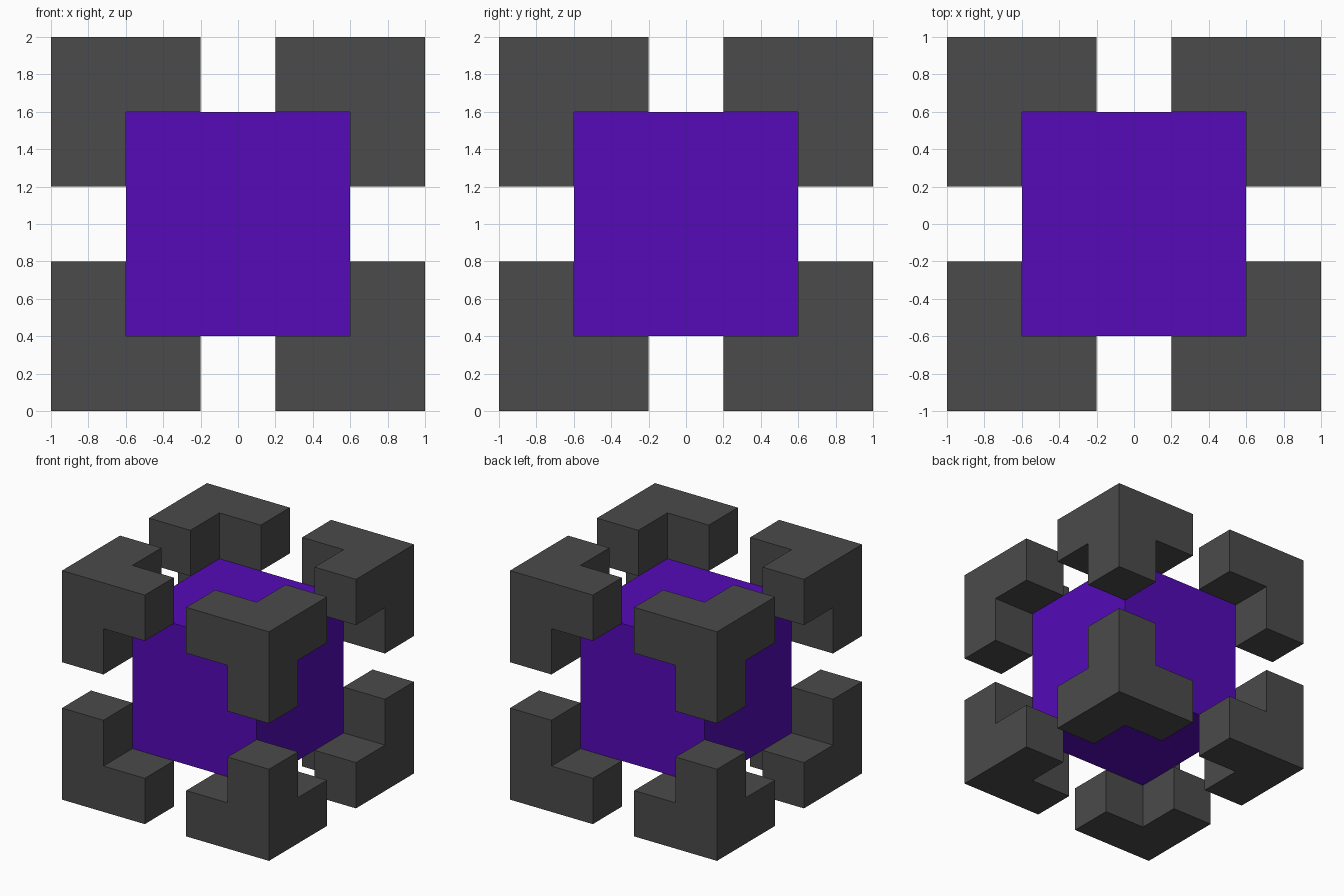
import bpy, bmesh, math
from mathutils import Vector

if "Cube" in bpy.data.objects:
    bpy.data.objects.remove(bpy.data.objects["Cube"])


def material(name, rgb):
    m = bpy.data.materials.new(name)
    m.diffuse_color = (*rgb, 1.0)
    m.use_nodes = True
    m.node_tree.nodes["Principled BSDF"].inputs["Base Color"].default_value = m.diffuse_color
    return m


purple = material("purple", (0.089, 0.0033, 0.474))
grey = material("dark grey", (0.069, 0.069, 0.069))

CENTRE = (0, 0, 1)

# Core cube
bpy.ops.mesh.primitive_cube_add(size=1.2, location=CENTRE)
core = bpy.context.object
core.name = "core_cube"
core.data.materials.append(purple)

# Corner bracket: a corner cell plus one arm cell along each axis
S = 0.4
cells = {(1, 1, 1), (0, 1, 1), (1, 0, 1), (1, 1, 0)}
axes = [Vector((1, 0, 0)), Vector((0, 1, 0)), Vector((0, 0, 1))]
bm = bmesh.new()
for c in cells:
    mid = Vector(c) * S + Vector((0.4, 0.4, 0.4))
    for i in range(3):
        for sign in (-1, 1):
            n = axes[i] * sign
            if tuple(int(round(v)) for v in Vector(c) + n) in cells:
                continue  # skip faces shared by two cells
            u, v = axes[(i + 1) % 3], axes[(i + 2) % 3] * sign
            corners = [mid + (n + u * a + v * b) * (S / 2)
                       for a, b in ((-1, -1), (1, -1), (1, 1), (-1, 1))]
            bm.faces.new([bm.verts.new(p) for p in corners])
bmesh.ops.remove_doubles(bm, verts=bm.verts, dist=1e-4)
bmesh.ops.dissolve_limit(bm, angle_limit=math.radians(1),
                         verts=bm.verts, edges=bm.edges)
bmesh.ops.recalc_face_normals(bm, faces=bm.faces)
mesh = bpy.data.meshes.new("corner_brackets")
bm.to_mesh(mesh)
bm.free()
mesh.materials.append(grey)
brackets = bpy.data.objects.new("corner_brackets", mesh)
brackets.location = CENTRE
bpy.context.collection.objects.link(brackets)

# Mirror the bracket to all eight corners
mirror = brackets.modifiers.new("mirror", "MIRROR")
mirror.use_axis = (True, True, True)
